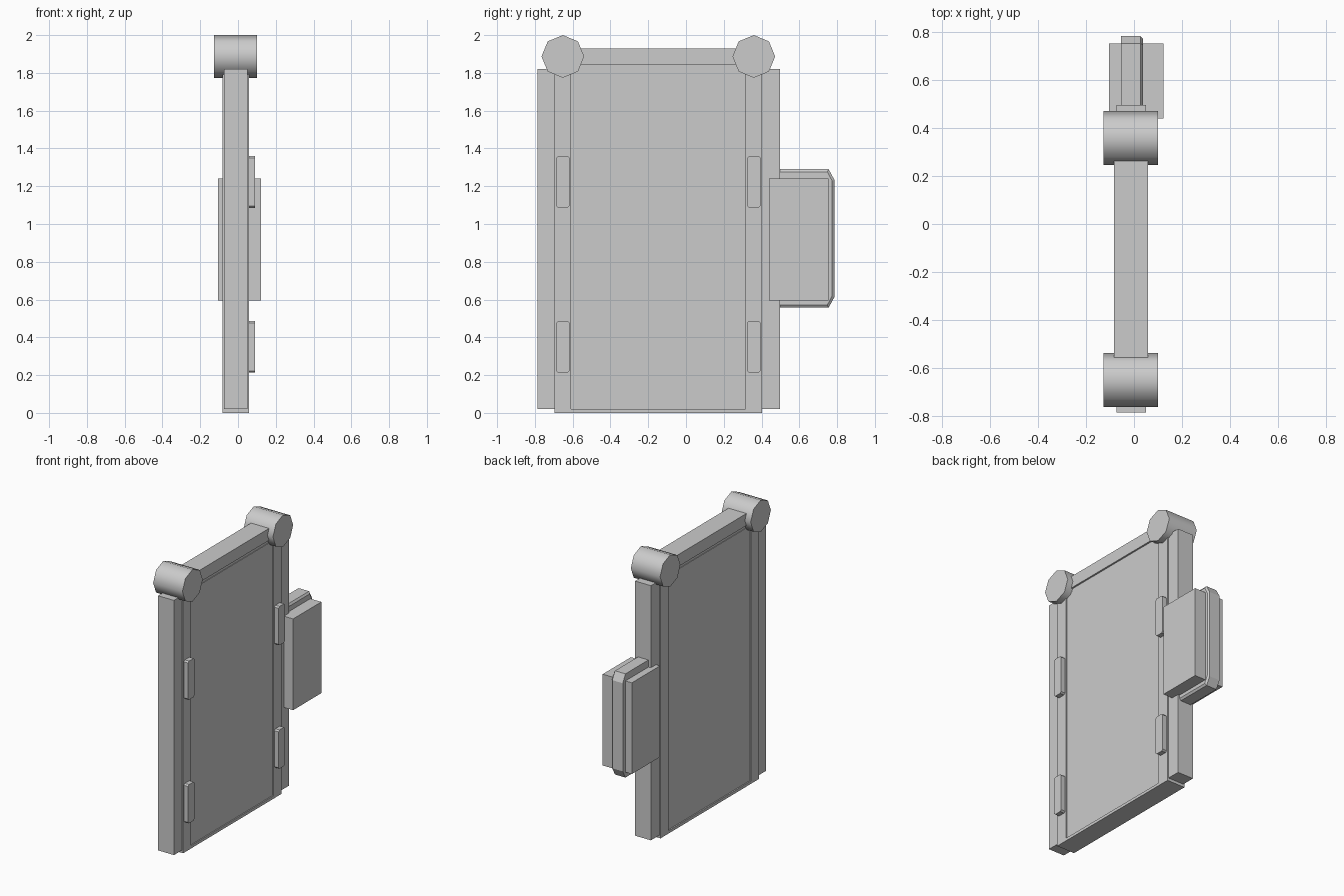
import bpy, bmesh, math

if "Cube" in bpy.data.objects:
    bpy.data.objects.remove(bpy.data.objects["Cube"])


def finish(name, bm):
    bmesh.ops.recalc_face_normals(bm, faces=bm.faces[:])
    me = bpy.data.meshes.new(name)
    bm.to_mesh(me)
    bm.free()
    ob = bpy.data.objects.new(name, me)
    bpy.context.collection.objects.link(ob)
    return ob


def loft(name, rings):
    """Closed solid through rings given as (x, [(y, z), ...])."""
    bm = bmesh.new()
    loops = [[bm.verts.new((x, y, z)) for y, z in pts] for x, pts in rings]
    n = len(loops[0])
    for a, b in zip(loops, loops[1:]):
        for i in range(n):
            j = (i + 1) % n
            bm.faces.new((a[i], a[j], b[j], b[i]))
    bm.faces.new(loops[0])
    bm.faces.new(loops[-1])
    return finish(name, bm)


def box(name, x, y, z):
    pts = [(y[0], z[0]), (y[1], z[0]), (y[1], z[1]), (y[0], z[1])]
    return loft(name, [(x[0], pts), (x[1], pts)])


def rounded(y0, y1, z0, z1, c):
    return [(y0 + c, z0), (y1 - c, z0), (y1, z0 + c), (y1, z1 - c),
            (y1 - c, z1), (y0 + c, z1), (y0, z1 - c), (y0, z0 + c)]


# Main board and the slightly thicker frame around its centre
FX = (-0.083, 0.058)
box("board", (-0.074, 0.05), (-0.787, 0.498), (0.02, 1.82))
box("board_top_strip", (-0.07, 0.046), (-0.61, 0.315), (1.82, 1.845))
box("top_rail", FX, (-0.62, 0.33), (1.845, 1.93))
box("bottom_rail", FX, (-0.61, 0.315), (0, 0.02))

for side, yc in (("near", -0.652), ("far", 0.359)):
    # Upright strip, eight-sided knob on top, two raised pads
    box("stile_" + side, FX, (yc - 0.044, yc + 0.044), (0, 1.83))
    octagon = [(yc + 0.113 * math.cos(k * math.pi / 4),
                1.887 + 0.113 * math.sin(k * math.pi / 4)) for k in range(8)]
    knob = loft("knob_" + side, [(-0.128, octagon), (0.101, octagon)])
    bpy.context.view_layer.objects.active = knob
    knob.select_set(True)
    bpy.ops.object.shade_smooth_by_angle(angle=math.radians(50))
    knob.select_set(False)
    for level, z in (("lower", 0.35), ("upper", 1.223)):
        pts = rounded(yc - 0.035, yc + 0.035, z - 0.137, z + 0.137, 0.01)
        loft("pad_%s_%s" % (side, level), [(0.05, pts), (0.091, pts)])

# Side box with a chamfered plate through its middle
box("side_box", (-0.105, 0.123), (0.44, 0.755), (0.595, 1.24))


def plate(d):
    return [(0.48, 0.557 + d), (0.755 - d * 0.5, 0.557 + d),
            (0.785 - d * 0.8, 0.612 + d * 0.5), (0.785 - d * 0.8, 1.235 - d * 0.5),
            (0.755 - d * 0.5, 1.29 - d), (0.48, 1.29 - d)]


loft("side_plate", [(-0.055, plate(0)), (0.027, plate(0)), (0.037, plate(0.014))])
